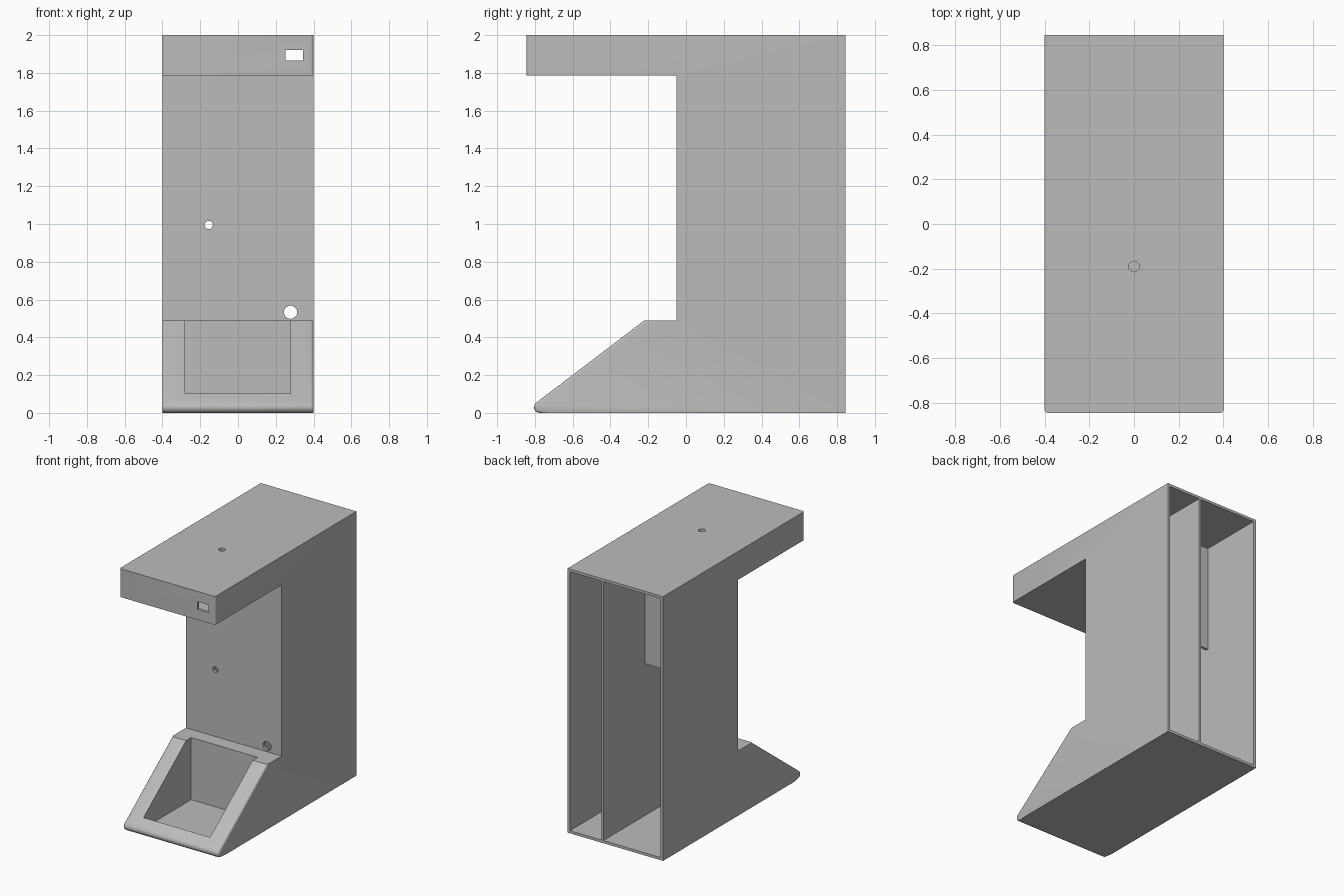
import bpy
import bmesh
import math
from mathutils import Matrix

if "Cube" in bpy.data.objects:
    bpy.data.objects.remove(bpy.data.objects["Cube"])

GREY = (0.5, 0.5, 0.5, 1)
grey = bpy.data.materials.new("plain grey")
grey.use_nodes = True
grey.diffuse_color = GREY
grey.node_tree.nodes["Principled BSDF"].inputs["Base Color"].default_value = GREY

W, D, H = 0.4, 0.845, 2.0     # half width, half depth, height
T = 0.02                      # wall thickness
WALL_Y = -0.05                # front of the column
ARM_Z, BASE_Z = 1.785, 0.49   # underside of arm, top of base


def finish(name, bm):
    bmesh.ops.recalc_face_normals(bm, faces=bm.faces)
    mesh = bpy.data.meshes.new(name)
    bm.to_mesh(mesh)
    bm.free()
    mesh.materials.append(grey)
    obj = bpy.data.objects.new(name, mesh)
    bpy.context.collection.objects.link(obj)
    return obj


def box(name, x, y, z):
    bm = bmesh.new()
    bmesh.ops.create_cube(bm, size=1)
    for v in bm.verts:
        for i, (lo, hi) in enumerate((x, y, z)):
            v.co[i] = hi if v.co[i] > 0 else lo
    return finish(name, bm)


def rod(name, centre, radius, length, sides, along_y):
    bm = bmesh.new()
    turn = Matrix.Rotation(math.pi / 2, 4, "X") if along_y else Matrix()
    bmesh.ops.create_cone(bm, cap_ends=True, segments=sides, radius1=radius, radius2=radius,
                          depth=length, matrix=Matrix.Translation(centre) @ turn)
    return finish(name, bm)


def cut(obj, cutter):
    cutter.hide_render = True
    mod = obj.modifiers.new("cut", "BOOLEAN")
    mod.operation = "DIFFERENCE"
    mod.solver = "EXACT"
    mod.object = cutter
    bpy.context.view_layer.objects.active = obj
    bpy.ops.object.modifier_apply(modifier=mod.name)
    bpy.data.objects.remove(cutter)


# Side profile with a rounded toe, extruded across the width
toe = []
for i in range(7):
    a = math.radians(270 - 143 * i / 6)
    toe.append((-0.775 + 0.03 * math.cos(a), 0.03 + 0.03 * math.sin(a)))
profile = [(D, 0)] + toe + [(-0.22, BASE_Z), (WALL_Y, BASE_Z), (WALL_Y, ARM_Z),
                            (-D, ARM_Z), (-D, H), (D, H)]
bm = bmesh.new()
side = bm.faces.new([bm.verts.new((-W, y, z)) for y, z in profile])
ext = bmesh.ops.extrude_face_region(bm, geom=[side])
for v in ext["geom"]:
    if isinstance(v, bmesh.types.BMVert):
        v.co.x = W
bmesh.ops.recalc_face_normals(bm, faces=bm.faces)

# Soften the ramp sides and the vertical front edges of the arm
soft = []
for e in bm.edges:
    a, b = (v.co for v in e.verts)
    if abs(a.x - b.x) > 0.1:
        continue
    ramp = max(a.y, b.y) < -0.2 and max(a.z, b.z) < 0.5
    arm_front = max(a.y, b.y) < -D + 0.001 and min(a.z, b.z) > 1
    if ramp or arm_front:
        soft.append(e)
bmesh.ops.bevel(bm, geom=soft, offset=0.015, segments=3, profile=0.5, affect="EDGES")
body = finish("housing", bm)

# Two rear chambers with a divider between, joined to the hollow arm
inner = W - T
cut(body, box("left_chamber", (0.115, inner), (WALL_Y + T, 1), (T, H - T)))
cut(body, box("right_chamber", (-inner, 0.1), (WALL_Y + T, 1), (T, H - T)))
cut(body, box("arm_cavity", (-inner, inner), (T - D, 0.0), (ARM_Z + T, H - T)))

# Open tray sunk into the ramp
cut(body, box("tray_pocket", (-0.28, 0.277), (-0.73, -0.16), (T, 0.7)))

# Switch window, front holes and top hole
cut(body, box("switch_window", (0.252, 0.345), (-1, -0.7), (1.865, 1.922)))
cut(body, rod("sensor_hole", (-0.155, WALL_Y, 0.995), 0.022, 0.2, 16, True))
cut(body, rod("cable_hole", (0.278, WALL_Y, 0.533), 0.035, 0.2, 24, True))
cut(body, rod("top_hole", (0, -0.19, H), 0.024, 0.2, 12, False))

# Hanging panel inside the wider chamber
box("inner_panel", (-inner, 0.1), (0.33, 0.35), (1.17, H - T))

# Smooth only the rounded edges
bpy.ops.object.select_all(action="DESELECT")
body.select_set(True)
bpy.context.view_layer.objects.active = body
bpy.ops.object.shade_smooth_by_angle(angle=math.radians(32))
